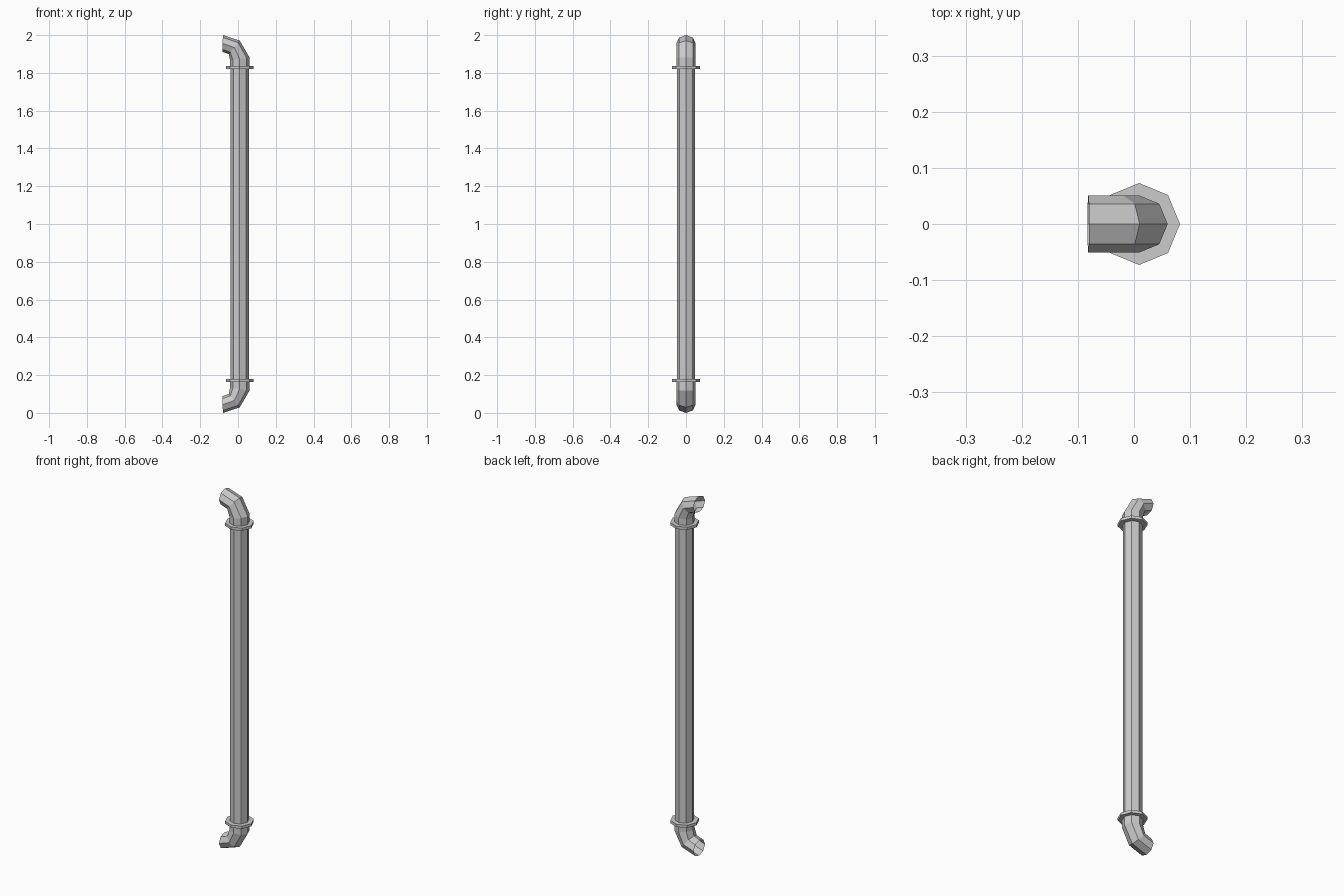
import bpy, bmesh, math

if "Cube" in bpy.data.objects:
    bpy.data.objects.remove(bpy.data.objects["Cube"])

SIDES = 8
CX = 0.009      # pipe axis position in x


def loft(name, sections, caps=False, flip=False):
    """Skin octagonal rings; each section = (outer xz, inner xz, y radius)."""
    bm = bmesh.new()
    rings = []
    for (ox, oz), (ix, iz), ry in sections:
        ring = []
        for i in range(SIDES):
            a = 2 * math.pi * i / SIDES
            c = math.cos(a) / 2
            z = (oz + iz) / 2 + (oz - iz) * c
            ring.append(bm.verts.new(((ox + ix) / 2 + (ox - ix) * c,
                                      ry * math.sin(a), 2 - z if flip else z)))
        rings.append(ring)
    for a, b in zip(rings, rings[1:]):
        for i in range(SIDES):
            j = (i + 1) % SIDES
            bm.faces.new((a[i], a[j], b[j], b[i]))
    if caps:
        bm.faces.new(rings[0][::-1])
        bm.faces.new(rings[-1])
    if flip:
        bmesh.ops.reverse_faces(bm, faces=bm.faces[:])
    mesh = bpy.data.meshes.new(name)
    bm.to_mesh(mesh)
    bm.free()
    bpy.context.collection.objects.link(bpy.data.objects.new(name, mesh))


def level(z, r):
    return (CX + r, z), (CX - r, z), r


# Long straight pipe
loft("pipe_shaft", [level(0.172, 0.048), level(1.828, 0.048)])

# Elbow profile: straight collar, two bends, open mouth facing -x
elbow = [
    level(1.828, 0.051),
    ((0.060, 1.883), (-0.042, 1.866), 0.051),
    ((0.010, 1.970), (-0.049, 1.899), 0.051),
    ((-0.080, 2.000), (-0.083, 1.912), 0.051),
]
flange = [level(1.821, 0.073), level(1.836, 0.073)]

for end, flip in (("top", False), ("bottom", True)):
    loft(end + "_elbow", elbow, flip=flip)
    loft(end + "_flange", flange, caps=True, flip=flip)
